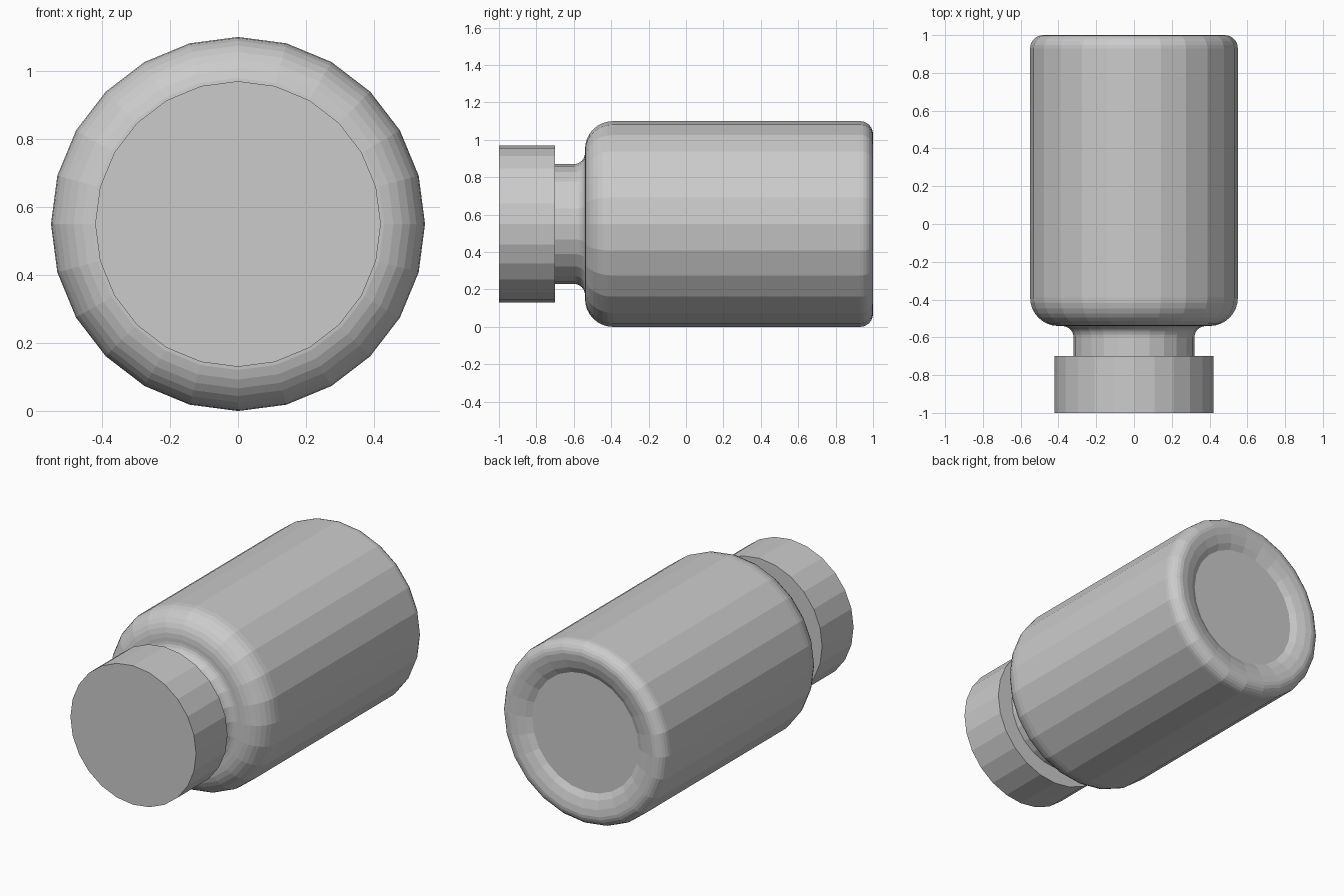
import bpy, bmesh, math

if "Cube" in bpy.data.objects:
    bpy.data.objects.remove(bpy.data.objects["Cube"])

SIDES = 24
CENTER_Z = 0.55


def arc(cr, cy, rad, a0, a1, n):
    """Points (radius, y) along an arc of the profile."""
    return [(cr + rad * math.cos(math.radians(a0 + (a1 - a0) * i / n)),
             cy + rad * math.sin(math.radians(a0 + (a1 - a0) * i / n)))
            for i in range(n + 1)]


def lathe(name, profile):
    """Revolve a (radius, y) profile round the lying y axis, capping both ends."""
    bm = bmesh.new()
    rings = []
    for r, y in profile:
        rings.append([bm.verts.new((r * math.sin(2 * math.pi * i / SIDES), y,
                                    CENTER_Z + r * math.cos(2 * math.pi * i / SIDES)))
                      for i in range(SIDES)])
    for a, b in zip(rings, rings[1:]):
        for i in range(SIDES):
            j = (i + 1) % SIDES
            bm.faces.new((a[i], a[j], b[j], b[i]))
    bm.faces.new(rings[0])
    bm.faces.new(rings[-1])
    bmesh.ops.recalc_face_normals(bm, faces=bm.faces)
    mesh = bpy.data.meshes.new(name)
    bm.to_mesh(mesh)
    bm.free()
    obj = bpy.data.objects.new(name, mesh)
    bpy.context.collection.objects.link(obj)
    return obj


# Bottle: neck, neck fillet, rounded shoulder, body, rounded base rim, recessed base
bottle = [(0.32, -0.72)]
bottle += arc(0.38, -0.60, 0.06, 180, 90, 6)
bottle += arc(0.40, -0.39, 0.15, -90, 0, 8)
bottle += arc(0.48, 0.93, 0.07, 0, 90, 6)
bottle += [(0.44, 0.995), (0.39, 0.98), (0.355, 0.96)]
# Fillet curves outward from the neck to the shoulder plane
bottle[1:8] = arc(0.38, -0.60, 0.06, 180, 90, 6)
lathe("bottle", bottle)

# Screw cap
lathe("cap", [(0.42, -1.0), (0.42, -0.70)])
